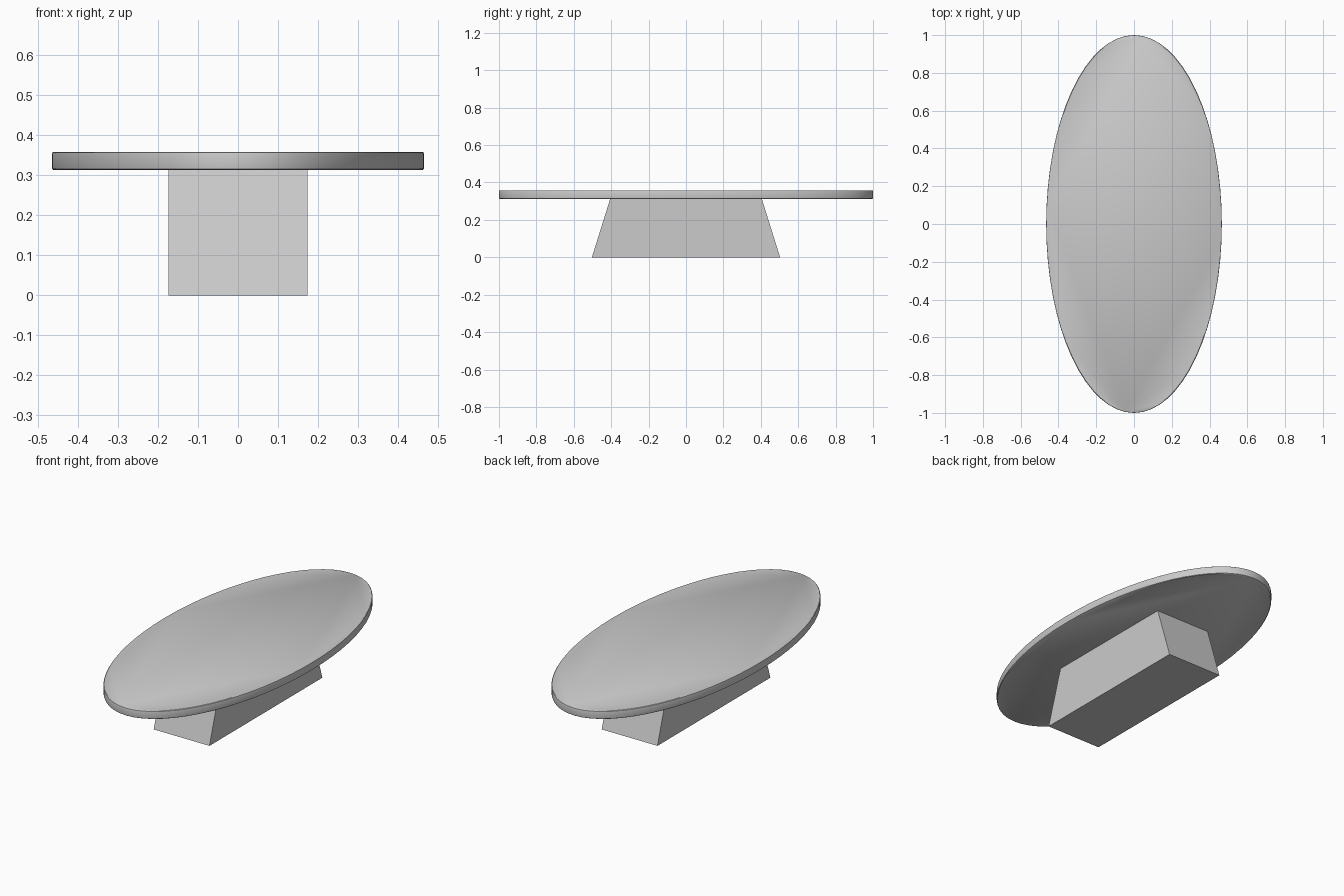
import bpy, bmesh
from math import sin, cos, pi

if "Cube" in bpy.data.objects:
    bpy.data.objects.remove(bpy.data.objects["Cube"])


def make_object(name, bm):
    bmesh.ops.recalc_face_normals(bm, faces=bm.faces)
    mesh = bpy.data.meshes.new(name)
    bm.to_mesh(mesh)
    bm.free()
    obj = bpy.data.objects.new(name, mesh)
    bpy.context.collection.objects.link(obj)
    return obj


def loft(name, rings):
    """Skin a stack of equal-length point rings and cap both ends."""
    bm = bmesh.new()
    loops = [[bm.verts.new(p) for p in ring] for ring in rings]
    n = len(loops[0])
    for a, b in zip(loops, loops[1:]):
        for i in range(n):
            j = (i + 1) % n
            bm.faces.new((a[i], a[j], b[j], b[i]))
    bm.faces.new(loops[0][::-1])
    bm.faces.new(loops[-1])
    return make_object(name, bm)


def ellipse(inset, z, sides=64):
    return [((0.465 - inset) * cos(2 * pi * i / sides),
             (1.0 - inset) * sin(2 * pi * i / sides), z) for i in range(sides)]


def rectangle(x, y, z):
    return [(-x, -y, z), (x, -y, z), (x, y, z), (-x, y, z)]


# Oval table top with softly eased rim
top = loft("table_top", [
    ellipse(0.004, 0.313), ellipse(0.001, 0.315), ellipse(0.0, 0.319),
    ellipse(0.0, 0.352), ellipse(0.001, 0.356), ellipse(0.004, 0.358)])
bpy.context.view_layer.objects.active = top
top.select_set(True)
bpy.ops.object.shade_smooth_by_angle(angle=0.6)

# Tapered block pedestal, sloping at both ends
loft("pedestal", [rectangle(0.174, 0.503, 0.0), rectangle(0.174, 0.405, 0.314)])
